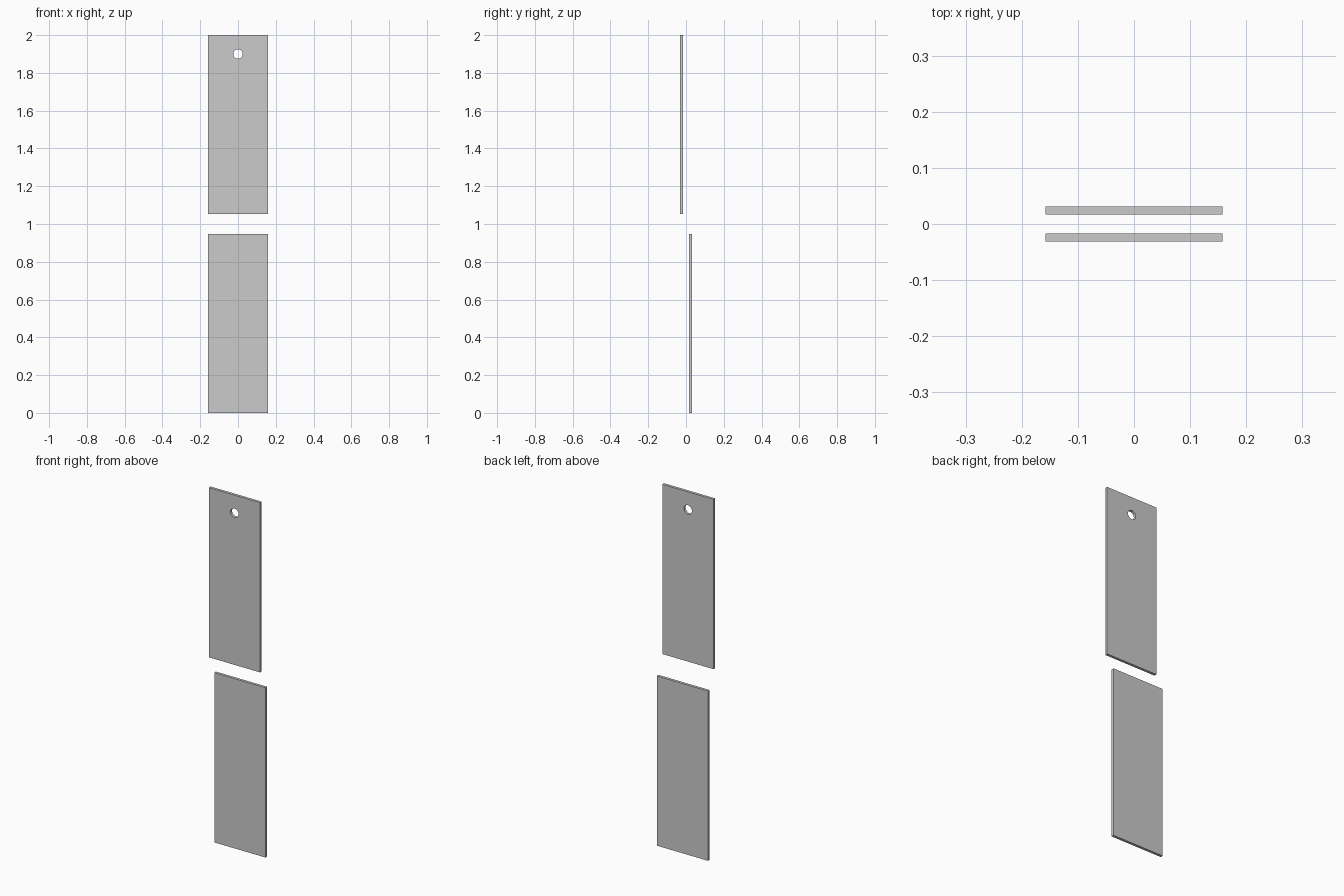
import bpy, math

if "Cube" in bpy.data.objects:
    bpy.data.objects.remove(bpy.data.objects["Cube"])

WIDTH, HEIGHT, THICK = 0.316, 0.948, 0.015
OFFSET = 0.024  # plate centre distance from y = 0


def plate(name, y, z):
    bpy.ops.mesh.primitive_cube_add(size=1, location=(0, y, z))
    ob = bpy.context.object
    ob.name = name
    ob.scale = (WIDTH, THICK, HEIGHT)
    bpy.ops.object.transform_apply(location=False, rotation=False, scale=True)
    return ob


# Lower plate at the back, upper plate at the front
lower = plate("lower_plate", OFFSET, HEIGHT / 2 + 0.003 - 0.003)
upper = plate("upper_plate", -OFFSET, 2 - HEIGHT / 2)

# Round hanging hole near the top of the upper plate
bpy.ops.mesh.primitive_cylinder_add(vertices=48, radius=0.025, depth=0.1,
                                    location=(0, -OFFSET, 1.9),
                                    rotation=(math.pi / 2, 0, 0))
cutter = bpy.context.object
cutter.name = "hole_cutter"
cutter.hide_render = True
cutter.display_type = 'WIRE'

hole = upper.modifiers.new("hole", 'BOOLEAN')
hole.operation = 'DIFFERENCE'
hole.solver = 'EXACT'
hole.object = cutter

# Apply the cut, drop the cutter and smooth the hole wall
bpy.ops.object.select_all(action='DESELECT')
upper.select_set(True)
bpy.context.view_layer.objects.active = upper
bpy.ops.object.modifier_apply(modifier=hole.name)
bpy.data.objects.remove(cutter)
bpy.ops.object.shade_smooth_by_angle(angle=math.radians(30))
